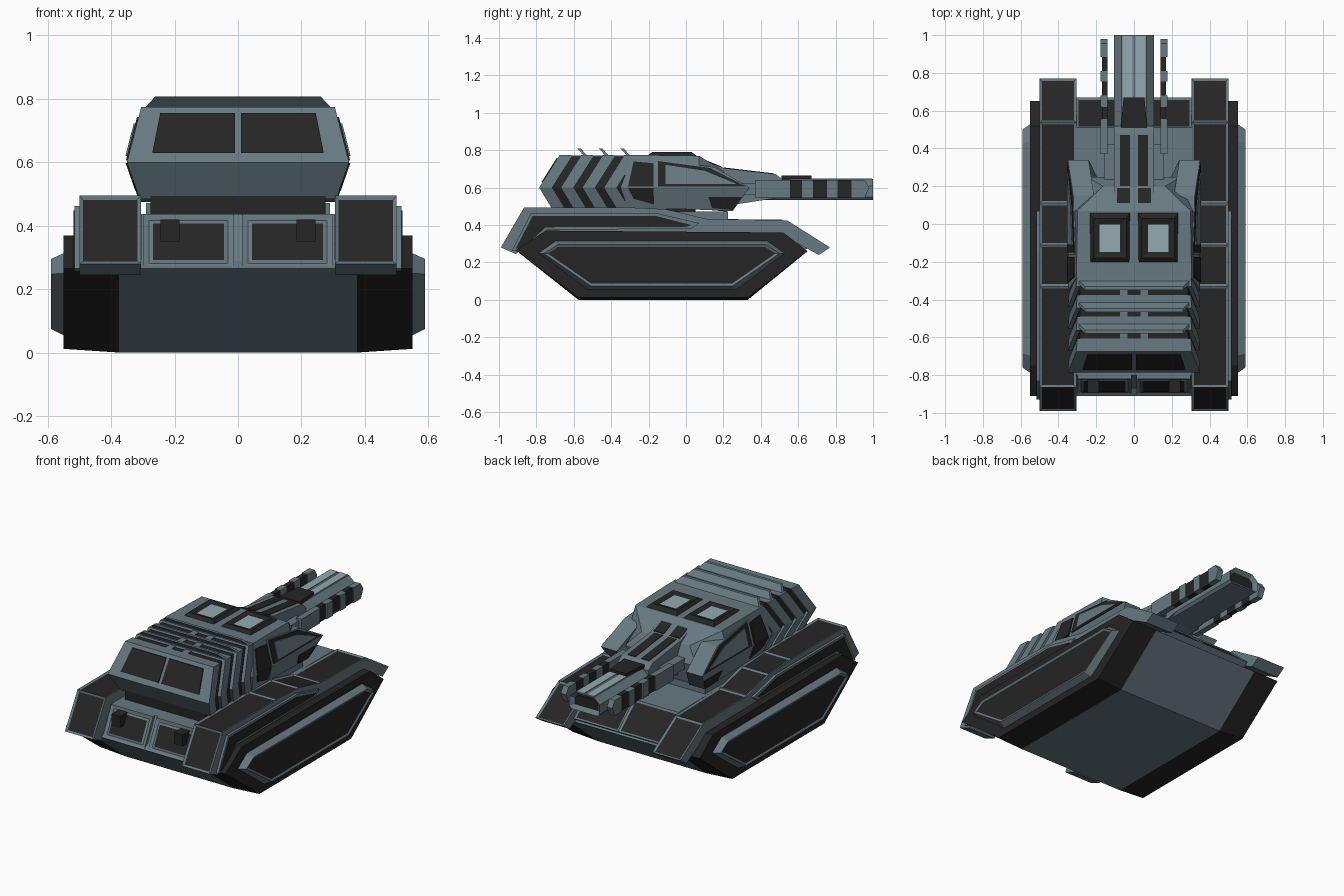
import bpy, bmesh
from mathutils import Vector

if "Cube" in bpy.data.objects:
    bpy.data.objects.remove(bpy.data.objects["Cube"])


def material(name, col):
    m = bpy.data.materials.new(name)
    m.diffuse_color = (*col, 1)
    m.use_nodes = True
    m.node_tree.nodes["Principled BSDF"].inputs["Base Color"].default_value = m.diffuse_color
    return m


GREY = material("blue_grey_armour", (0.135, 0.19, 0.22))
DARK = material("charcoal", (0.018, 0.018, 0.018))
LIGHT = material("pale_glass", (0.29, 0.40, 0.44))


def finish(name, verts, faces, mat, mirror=False, inset=None):
    """Make an object; inset = (face rule, list of (width, depth), material)."""
    bm = bmesh.new()
    for s in ((1, -1) if mirror else (1,)):
        vs = [bm.verts.new((v[0] * s, v[1], v[2])) for v in verts]
        for f in faces:
            bm.faces.new([vs[i] for i in f])
    bmesh.ops.recalc_face_normals(bm, faces=bm.faces[:])
    bm.normal_update()
    if inset:
        rule, steps, _ = inset
        chosen = [f for f in bm.faces if rule(f.normal, f.calc_center_median())]
        for w, d in steps:
            bmesh.ops.inset_individual(bm, faces=chosen, thickness=w, depth=d, use_even_offset=True)
        for f in chosen:
            f.material_index = 1
    me = bpy.data.meshes.new(name)
    bm.to_mesh(me)
    bm.free()
    me.materials.append(mat)
    if inset:
        me.materials.append(inset[2])
    ob = bpy.data.objects.new(name, me)
    bpy.context.collection.objects.link(ob)
    return ob


def loft(name, a, b, mat, mirror=False, inset=None, caps=None):
    n = len(a)
    faces = [(i, (i + 1) % n, n + (i + 1) % n, n + i) for i in range(n)]
    for c in caps or [tuple(range(n))]:
        faces += [c, tuple(n + i for i in c)]
    return finish(name, list(a) + list(b), faces, mat, mirror, inset)


def prism(name, yz, x0, x1, mat, mirror=False, inset=None):
    return loft(name, [(x0, *p) for p in yz], [(x1, *p) for p in yz], mat, mirror, inset)


def box(name, x, y, z, mat, mirror=False, inset=None):
    yz = [(y[0], z[0]), (y[1], z[0]), (y[1], z[1]), (y[0], z[1])]
    return prism(name, yz, x[0], x[1], mat, mirror, inset)


def plate(name, pts, mat, vec, mirror=False):
    return loft(name, pts, [Vector(p) + Vector(vec) for p in pts], mat, mirror)


# Lower hull and tracks
track = [(-.575, 0), (.33, 0), (.65, .26), (.52, .36), (-.75, .37), (-.91, .265)]
prism("lower_hull", track, -.375, .375, GREY)
outer = [(y, max(z, .012)) for y, z in track]
loft("track", [(.37, *p) for p in track], [(.55, *p) for p in outer], DARK, True)
ring = [(-.53, .05), (.27, .05), (.535, .25), (.44, .318), (-.70, .318), (-.795, .25)]
ring2 = [(-.51, .075), (.25, .075), (.50, .248), (.425, .295), (-.685, .295), (-.76, .248)]
loft("track_side_cover", [(.54, *p) for p in ring], [(.59, *p) for p in ring2], GREY, True,
     (lambda n, c: n.x * c.x > .4 and abs(c.x) > .58, [(.012, -.006)], DARK))

# Fenders with dark inset top panels
top = [(-.99, .28), (-.865, .495), (-.33, .495), (-.11, .485), (.11, .433), (.54, .425), (.77, .28)]
under = [(.71, .24), (.5, .355), (-.74, .37), (-.91, .245)]
prism("fender", top + under, .305, .5, GREY, True,
      (lambda n, c: n.z > .3, [(.012, -.006)], DARK))
skirt = [(-.93, .265), (-.83, .462), (-.15, .462), (.07, .41), (.03, .38), (-.74, .375), (-.89, .255)]
prism("fender_skirt", skirt, .49, .515, GREY, True)
skirt2 = [(-.91, .275), (-.82, .448), (-.16, .448), (.03, .40), (0, .39), (-.75, .388), (-.88, .27)]
prism("fender_skirt_panel", skirt2, .51, .518, DARK, True)

# Upper hull: deck, rear doors, front glacis
prism("upper_hull", [(-.8, .3), (-.78, .435), (.51, .43), (.67, .29), (.6, .24), (-.8, .24)],
      0, .306, GREY, True,
      (lambda n, c: c.y > .52 and n.z > .3, [(.012, -.005)], DARK))
prism("rear_door", [(-.905, .265), (-.82, .437), (-.7, .437), (-.7, .265)], .012, .30, GREY, True,
      (lambda n, c: n.y < -.5, [(.02, -.006), (.012, .004)], DARK))
prism("rear_frame", [(-.885, .265), (-.80, .437), (-.7, .437), (-.7, .265)], -.304, .304, GREY)
box("rear_latch", (.185, .245), (-.895, -.82), (.35, .42), DARK, True)
box("turret_base", (-.275, .275), (-.72, .05), (.42, .495), DARK)
box("turret_collar", (-.29, .29), (-.62, .225), (.42, .472), GREY)


# Turret cross-section: hexagon with chevron shear along y
def section(y, s=1.0, shear=1.0):
    t, m, b = y, y - .11 * shear, y - .04 * shear
    c = .63
    z = [c + (v - c) * s for v in (.775, .60, .485)]
    x = [v * s for v in (.305, .35, .31)]
    return [(-x[0], t, z[0]), (x[0], t, z[0]), (x[1], m, z[1]),
            (x[2], b, z[2]), (-x[2], b, z[2]), (-x[1], m, z[1])]


CAPS = [(0, 1, 2, 5), (5, 2, 3, 4)]
loft("turret_core", section(-.64, .94), section(-.1, .94), DARK, caps=CAPS)
for i, y in enumerate((-.675, -.56, -.445, -.33)):
    loft(f"turret_rib_{i}", section(y), section(y + .07, .985), GREY, caps=CAPS)
    if i:
        a = [(-.30, y + .02, .765), (.30, y + .02, .765), (.26, y - .02, .808), (-.26, y - .02, .808)]
        plate(f"rib_fin_{i}", a, GREY, (0, .018, 0))
    box(f"groove_clip_{i}", (.035, .075), (y + .06, y + .12), (.74, .772), GREY, True)


# Rear turret windows
def rear(x, z):
    return (x, -.675 - .11 * (.775 - z) / .175 - .006, z)


plate("rear_window", [rear(.01, .63), rear(.27, .63), rear(.245, .755), rear(.01, .755)],
      DARK, (0, .009, 0), True)

# Turret front block
front = [(-.165, .2, .69), (.165, .2, .69), (.25, .25, .6), (.23, .22, .472), (-.23, .22, .472), (-.25, .25, .6)]
mid = [(x * .98, .07, z - (.005 if z > .7 else 0)) for x, _, z in section(0)]
loft("turret_block", section(-.285, 1, .6), mid, GREY, caps=CAPS)
loft("turret_nose", mid, front, GREY, caps=CAPS)


# Side armour follows the turret slope
def xs(z):
    return .35 - (z - .6) / .175 * .045 if z >= .6 else .31 + (z - .485) / .115 * .04


def side(name, yz, off, depth, mat):
    plate(name, [(xs(z) + off, y, z) for y, z in yz], mat, (-depth, 0, 0), True)


side("cheek_upper", [(-.165, .75), (.15, .71), (.34, .60), (-.165, .60)], .0, .11, GREY)
side("cheek_lower", [(-.165, .60), (.34, .60), (.25, .475), (-.14, .49)], .0, .11, GREY)
side("cheek_dark_panel", [(-.15, .742), (.13, .705), (.32, .606), (-.15, .606)], .005, .009, DARK)
side("cheek_grey_panel", [(-.11, .722), (.10, .69), (.27, .62), (-.11, .62)], .010, .009, GREY)
side("cheek_under_panel", [(.12, .55), (.30, .55), (.25, .48), (.14, .49)], .004, .008, DARK)
side("shoulder_upper_panel", [(-.28, .74), (-.175, .73), (-.175, .605), (-.31, .605)], .005, .009, DARK)
side("shoulder_lower_panel", [(-.31, .598), (-.175, .598), (-.17, .51), (-.28, .54)], .005, .009, DARK)

# Roof hatches with glass
hatch_a = [(.02, -.21, .768), (.235, -.21, .768), (.235, .06, .768), (.02, .06, .768)]
hatch_b = [(.04, -.18, .79), (.215, -.18, .79), (.215, .03, .79), (.04, .03, .79)]
loft("roof_hatch", hatch_a, hatch_b, DARK, True,
     (lambda n, c: n.z > .9, [(.033, -.01)], LIGHT))

# Gun mantlet
prism("mantlet", [(.1, .745), (.2, .705), (.48, .672), (.52, .64), (.52, .55), (.2, .5)], -.105, .105, GREY)
plate("mantlet_groove", [(.02, .2, .708), (.075, .2, .708), (.075, .47, .676), (.02, .47, .676)],
      DARK, (0, 0, -.008), True)
plate("mantlet_root_panel", [(.02, .11, .745), (.09, .11, .745), (.09, .19, .713), (.02, .19, .713)],
      DARK, (0, 0, -.008), True)


# Gun barrel
def bore(y, s=1):
    return [(x * s, y, .59 + (z - .59) * s) for x, z in
            ((-.065, .645), (.065, .645), (.105, .61), (.105, .55), (.09, .535), (-.09, .535), (-.105, .55), (-.105, .61))]


loft("barrel", bore(.3), bore(1.0), GREY,
     inset=(lambda n, c: n.y > .9, [(.025, -.02)], DARK))
box("barrel_glass", (.008, .06), (.67, .995), (.64, .65), LIGHT, True)
wedge = [(-.07, .51, .64), (.07, .51, .64), (.055, .67, .64), (-.055, .67, .64)]
plate("barrel_sight", wedge, DARK, (0, 0, .025))

# Banded side rails beside the barrel
cuts = [.37, .555, .62, .68, .755, .81, .885, .98]
for i, (a, b) in enumerate(zip(cuts, cuts[1:])):
    e = .025 if i == 6 else 0
    prism(f"gun_rail_{i}", [(a, .545), (b - e, .545), (b, .6), (b - e, .64), (a, .64)],
          .14, .178 - .008 * (i % 2), DARK if i % 2 else GREY, True)
box("rail_bracket", (.09, .16), (.2, .42), (.56, .625), GREY, True)
